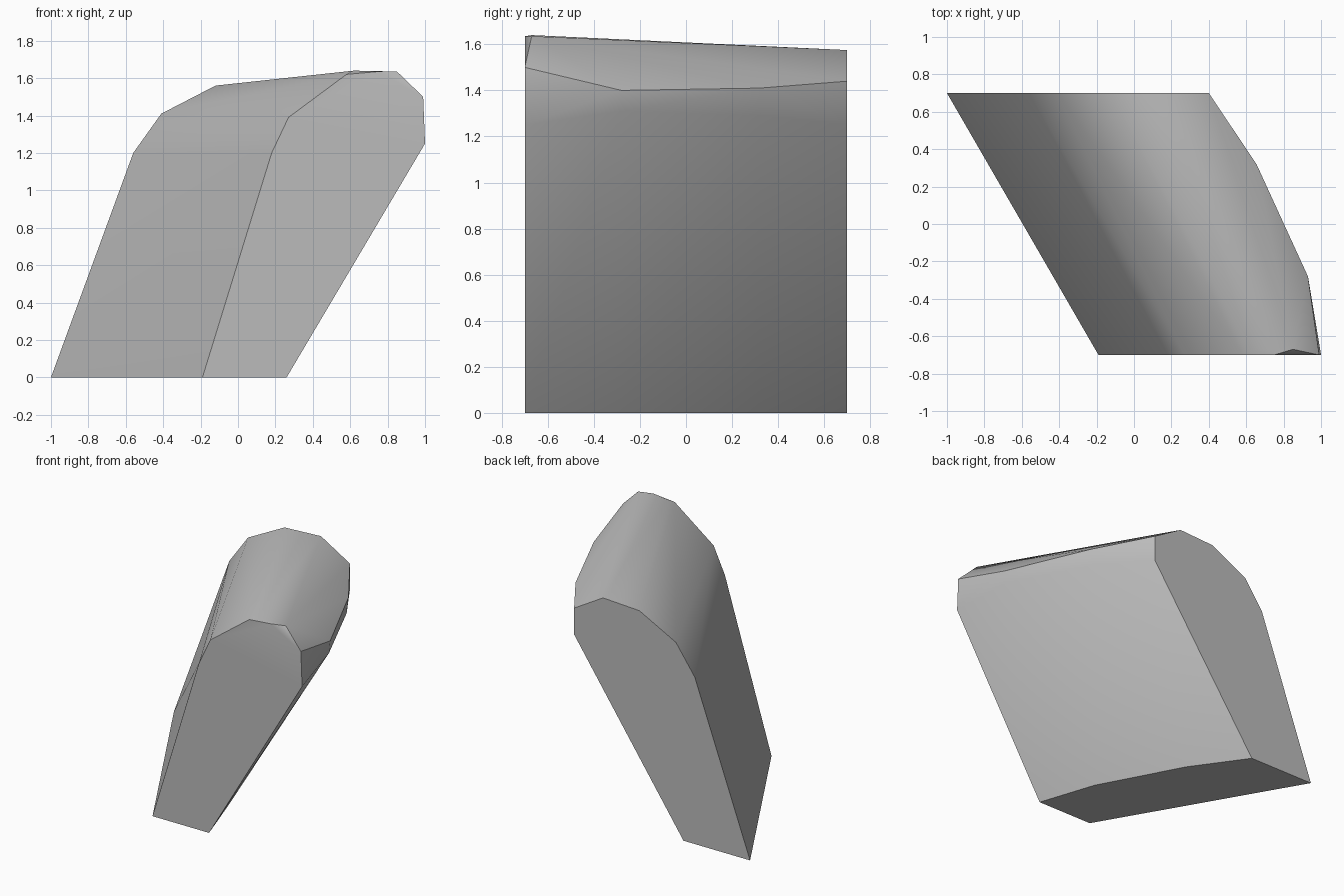
import bpy
import bmesh
import math

if "Cube" in bpy.data.objects:
    bpy.data.objects.remove(bpy.data.objects["Cube"])

# Single grey material
grey = bpy.data.materials.new("plain grey")
grey.use_nodes = True
colour = (0.5, 0.5, 0.5, 1)
grey.diffuse_color = colour
grey.node_tree.nodes["Principled BSDF"].inputs["Base Color"].default_value = colour

# Cross-sections (x, z) of the leaning block, keyed by depth y
sections = {
    # front face
    -0.7: [(-0.19, 0), (0.18, 1.2), (0.27, 1.39), (0.58, 1.62),
           (0.75, 1.635), (0.99, 1.5), (1.0, 1.25), (0.26, 0)],
    # small chipped lip behind the front face
    -0.67: [(0.62, 1.64), (0.85, 1.635)],
    # bowed side
    -0.28: [(0.93, 1.4), (0.92, 1.31), (0.12, 0)],
    0.32: [(0.655, 1.41), (0.64, 1.29), (-0.2, 0)],
    # back face
    0.7: [(-1, 0), (-0.56, 1.2), (-0.41, 1.41), (-0.12, 1.56),
          (0.17, 1.575), (0.4, 1.44), (0.4, 1.25), (-0.47, 0)],
}

# Skin the sections into one convex solid
bm = bmesh.new()
for y, points in sections.items():
    for x, z in points:
        bm.verts.new((x, y, z))
bmesh.ops.convex_hull(bm, input=bm.verts[:])
loose = [v for v in bm.verts if not v.link_faces]
bmesh.ops.delete(bm, geom=loose, context="VERTS")
bmesh.ops.dissolve_limit(bm, angle_limit=math.radians(0.5),
                         verts=bm.verts[:], edges=bm.edges[:])
bmesh.ops.recalc_face_normals(bm, faces=bm.faces[:])

mesh = bpy.data.meshes.new("leaning_block")
bm.to_mesh(mesh)
bm.free()
mesh.materials.append(grey)
block = bpy.data.objects.new("leaning_block", mesh)
bpy.context.collection.objects.link(block)

# Smooth sides, sharp end faces
bpy.ops.object.select_all(action="DESELECT")
block.select_set(True)
bpy.context.view_layer.objects.active = block
bpy.ops.object.shade_smooth_by_angle(angle=math.radians(40))
